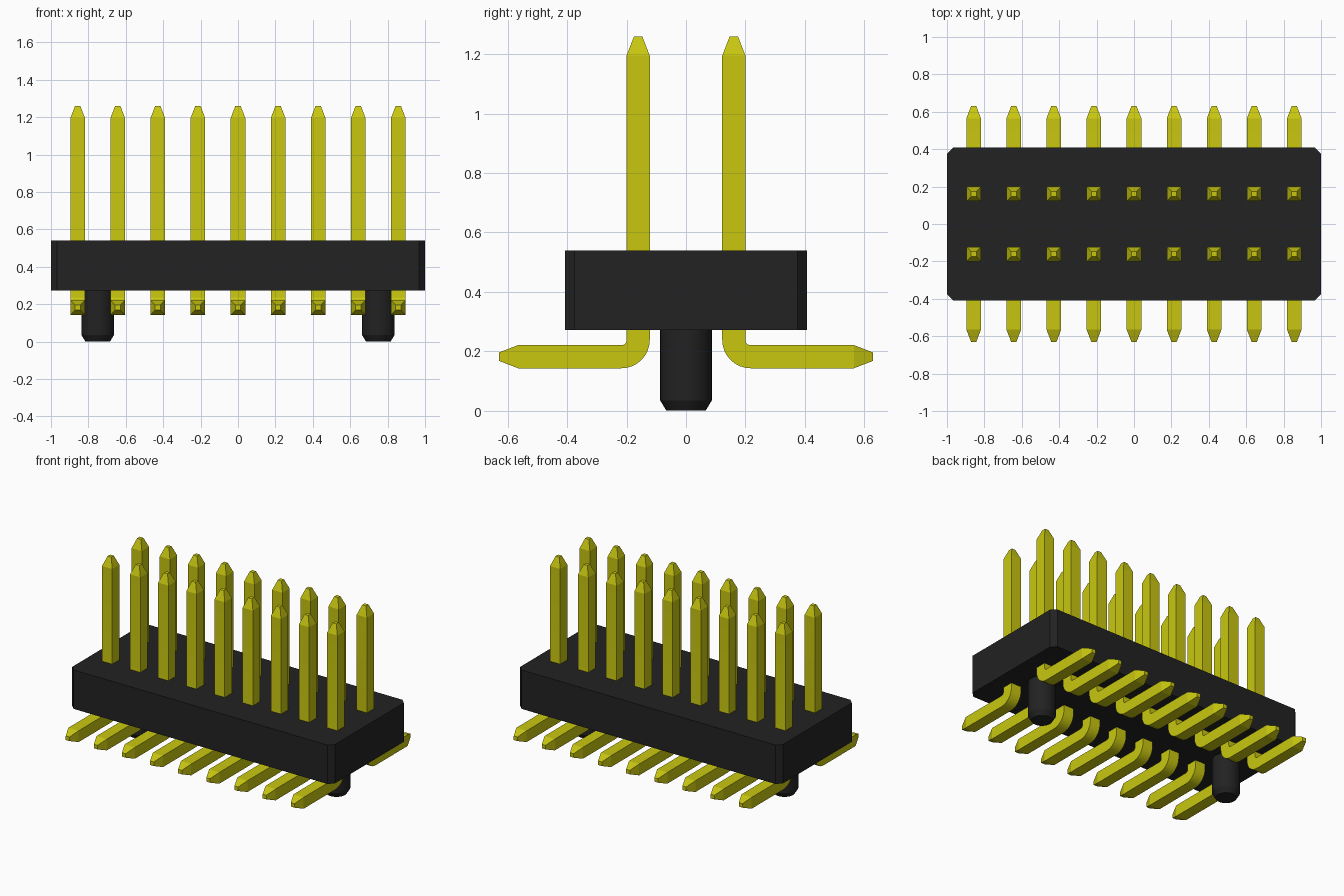
import bpy, bmesh, math
from mathutils import Vector

if "Cube" in bpy.data.objects:
    bpy.data.objects.remove(bpy.data.objects["Cube"])


def material(name, colour):
    mat = bpy.data.materials.new(name)
    mat.use_nodes = True
    mat.diffuse_color = colour
    mat.node_tree.nodes["Principled BSDF"].inputs["Base Color"].default_value = colour
    return mat


black = material("black plastic", (0.016, 0.016, 0.016, 1))
yellow = material("yellow metal", (0.58, 0.57, 0.005, 1))


def loft(name, rings, mat):
    """Mesh skinned through rings of points, closed by a cap at each end."""
    bm = bmesh.new()
    loops = [[bm.verts.new(p) for p in ring] for ring in rings]
    for a, b in zip(loops, loops[1:]):
        for i in range(len(a)):
            j = (i + 1) % len(a)
            bm.faces.new((a[i], a[j], b[j], b[i]))
    bm.faces.new(loops[0])
    bm.faces.new(loops[-1])
    bmesh.ops.recalc_face_normals(bm, faces=bm.faces)
    mesh = bpy.data.meshes.new(name)
    bm.to_mesh(mesh)
    bm.free()
    mesh.materials.append(mat)
    mesh.shade_smooth()
    mesh.set_sharp_from_angle(angle=math.radians(15))
    return mesh


def place(name, mesh, location, turn=0):
    obj = bpy.data.objects.new(name, mesh)
    obj.location = location
    obj.rotation_euler.z = turn
    bpy.context.collection.objects.link(obj)


# Housing: block with chamfered vertical corners
HX, HY, CH = 1.0, 0.408, 0.033
corners = [(HX, HY - CH), (HX - CH, HY), (CH - HX, HY), (-HX, HY - CH),
           (-HX, CH - HY), (CH - HX, -HY), (HX - CH, -HY), (HX, CH - HY)]
housing = loft("housing", [[(x, y, z) for x, y in corners] for z in (0.272, 0.54)], black)
place("housing", housing, (0, 0, 0))

# Locating pegs with chamfered lower ends
SIDES = 32
angles = [math.tau * i / SIDES for i in range(SIDES)]
peg = loft("locating_peg", [[(r * math.cos(a), r * math.sin(a), z) for a in angles]
                            for r, z in ((0.066, 0), (0.087, 0.035), (0.087, 0.3))], black)
for side, x in (("left", 0.75), ("right", -0.75)):
    place(f"{side}_locating_peg", peg, (x, 0, 0))

# Pin: square bar with tapered tips, bent from upright to horizontal
HALF, TIP = 0.039, 0.014
ROW, FOOT, BEND = 0.161, 0.182, 0.056
UP, DOWN, OUT = math.pi, math.pi, 1.5 * math.pi
stations = [(ROW, 1.26, UP, TIP), (ROW, 1.195, UP, HALF)]
STEPS = 8
for i in range(STEPS + 1):
    a = DOWN + (OUT - DOWN) * i / STEPS
    stations.append((ROW + BEND + BEND * math.cos(a),
                     FOOT + BEND + BEND * math.sin(a), a, HALF))
stations += [(0.565, FOOT, OUT, HALF), (0.63, FOOT, OUT, TIP)]


def square(y, z, angle, half):
    centre = Vector((0, y, z))
    side = Vector((half, 0, 0))
    across = Vector((0, math.cos(angle), math.sin(angle))) * half
    return [centre + side + across, centre - side + across,
            centre - side - across, centre + side - across]


pin = loft("pin", [square(*s) for s in stations], yellow)
COUNT, PITCH = 9, 0.2143
for i in range(COUNT):
    x = (i - (COUNT - 1) / 2) * PITCH
    place(f"back_pin_{i + 1}", pin, (x, 0, 0))
    place(f"front_pin_{i + 1}", pin, (x, 0, 0), math.pi)
